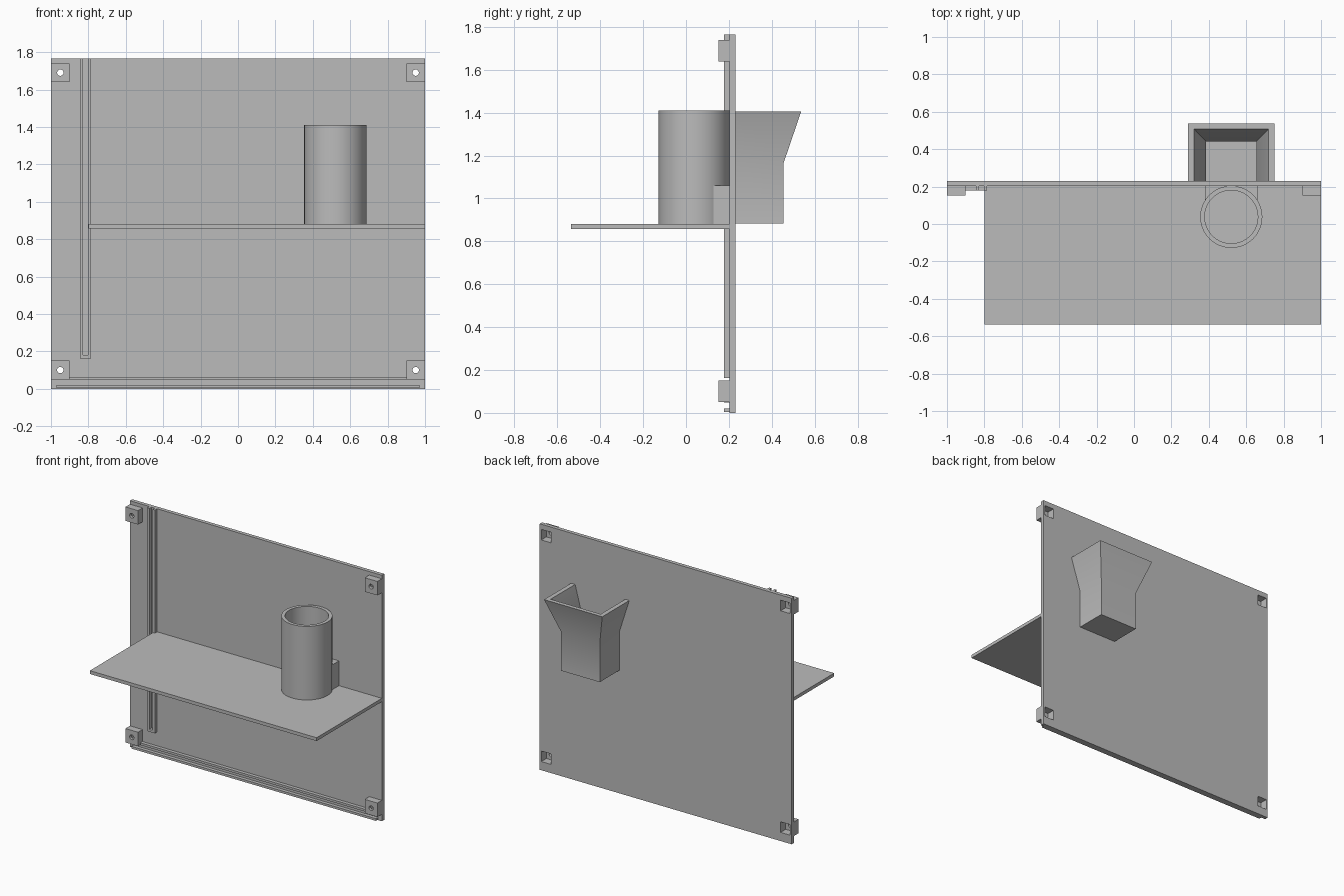
import bpy, bmesh, math
from mathutils import Matrix

cube = bpy.data.objects.get("Cube")
if cube:
    bpy.data.objects.remove(cube, do_unlink=True)

grey = bpy.data.materials.new("plain_grey")
grey.use_nodes = True
grey.diffuse_color = (0.5, 0.5, 0.5, 1)
grey.node_tree.nodes["Principled BSDF"].inputs["Base Color"].default_value = (0.5, 0.5, 0.5, 1)

H = 1.765                 # panel height
FACE, BACK = 0.203, 0.23  # panel front and rear planes
RAIL = 0.178              # front plane of the raised rails


def finish(name, bm):
    bmesh.ops.recalc_face_normals(bm, faces=bm.faces)
    mesh = bpy.data.meshes.new(name)
    bm.to_mesh(mesh)
    bm.free()
    mesh.materials.append(grey)
    ob = bpy.data.objects.new(name, mesh)
    bpy.context.collection.objects.link(ob)
    return ob


def box(name, x0, x1, y0, y1, z0, z1):
    bm = bmesh.new()
    bmesh.ops.create_cube(bm, size=1)
    for v in bm.verts:
        v.co.x = x1 if v.co.x > 0 else x0
        v.co.y = y1 if v.co.y > 0 else y0
        v.co.z = z1 if v.co.z > 0 else z0
    return finish(name, bm)


def cylinder(name, centre, radius, depth, turn=0, segments=64):
    bm = bmesh.new()
    place = Matrix.Translation(centre) @ Matrix.Rotation(turn, 4, 'X')
    bmesh.ops.create_cone(bm, cap_ends=True, segments=segments, radius1=radius,
                          radius2=radius, depth=depth, matrix=place)
    return finish(name, bm)


def select(ob):
    bpy.ops.object.select_all(action='DESELECT')
    ob.select_set(True)
    bpy.context.view_layer.objects.active = ob


def cut(ob, cutter):
    mod = ob.modifiers.new("cut", 'BOOLEAN')
    mod.operation = 'DIFFERENCE'
    mod.solver = 'EXACT'
    mod.object = cutter
    select(ob)
    bpy.ops.object.modifier_apply(modifier=mod.name)


def discard(ob):
    bpy.data.objects.remove(ob, do_unlink=True)


def smooth(ob):
    select(ob)
    bpy.ops.object.shade_smooth_by_angle(angle=math.radians(30))


# Back panel with four hollow corner mounts, open at the rear
panel = box("back_panel", -1, 1, FACE, BACK, 0, H)
for side, s in (("left", 1), ("right", -1)):
    for level, z in (("lower", 0.1), ("upper", 1.69)):
        x = 0.95 * s
        mount = box(f"{level}_{side}_mount", x - 0.05, x + 0.05, 0.152, FACE, z - 0.05, z + 0.05)
        pocket = box("pocket_cutter", x - 0.038, x + 0.038, 0.172, 0.3, z - 0.038, z + 0.038)
        hole = cylinder("hole_cutter", (x, 0.15, z), 0.017, 0.1, math.pi / 2, 24)
        cut(panel, pocket)
        cut(mount, pocket)
        cut(mount, hole)
        discard(pocket)
        discard(hole)

# Vertical guide channel, closed at its lower end
box("channel_outer_rail", -0.845, -0.828, RAIL, FACE, 0.163, H)
box("channel_inner_rail", -0.802, -0.785, RAIL, FACE, 0.163, H)
box("channel_end_stop", -0.828, -0.802, RAIL, FACE, 0.163, 0.18)

# Horizontal guide rails along the bottom
box("bottom_upper_rail", -0.9, 0.9, RAIL, FACE, 0.048, 0.064)
box("bottom_lower_rail", -0.97, 0.97, RAIL, FACE, 0.004, 0.02)

# Shelf
box("shelf", -0.8, 1, -0.537, FACE, 0.858, 0.882)

# Round cup with a block tying it to the panel
CX, CY = 0.52, 0.038
cup = cylinder("cup", (CX, CY, 1.146), 0.166, 0.528)
block = box("cup_support", CX - 0.14, CX + 0.14, 0.128, FACE, 0.882, 1.06)
bore = cylinder("bore_cutter", (CX, CY, 1.382), 0.142, 1)
body = cylinder("body_cutter", (CX, CY, 1.146), 0.164, 0.9)
cut(cup, bore)
cut(block, body)
discard(bore)
discard(body)
smooth(cup)

# Flared hopper behind the panel: one skin going up outside and down inside
bm = bmesh.new()
loops = []
for half, rear, z in ((0.154, 0.455, 0.884), (0.154, 0.455, 1.165), (0.231, 0.537, 1.405),
                      (0.199, 0.508, 1.405), (0.135, 0.442, 1.165), (0.135, 0.442, 0.905)):
    corners = ((-half, BACK), (-half, rear), (half, rear), (half, BACK))
    loops.append([bm.verts.new((CX + x, y, z)) for x, y in corners])
for low, high in zip(loops, loops[1:]):
    for i in range(3):
        bm.faces.new((low[i], low[i + 1], high[i + 1], high[i]))
bm.faces.new(loops[0])
bm.faces.new(loops[-1])
smooth(finish("rear_hopper", bm))
